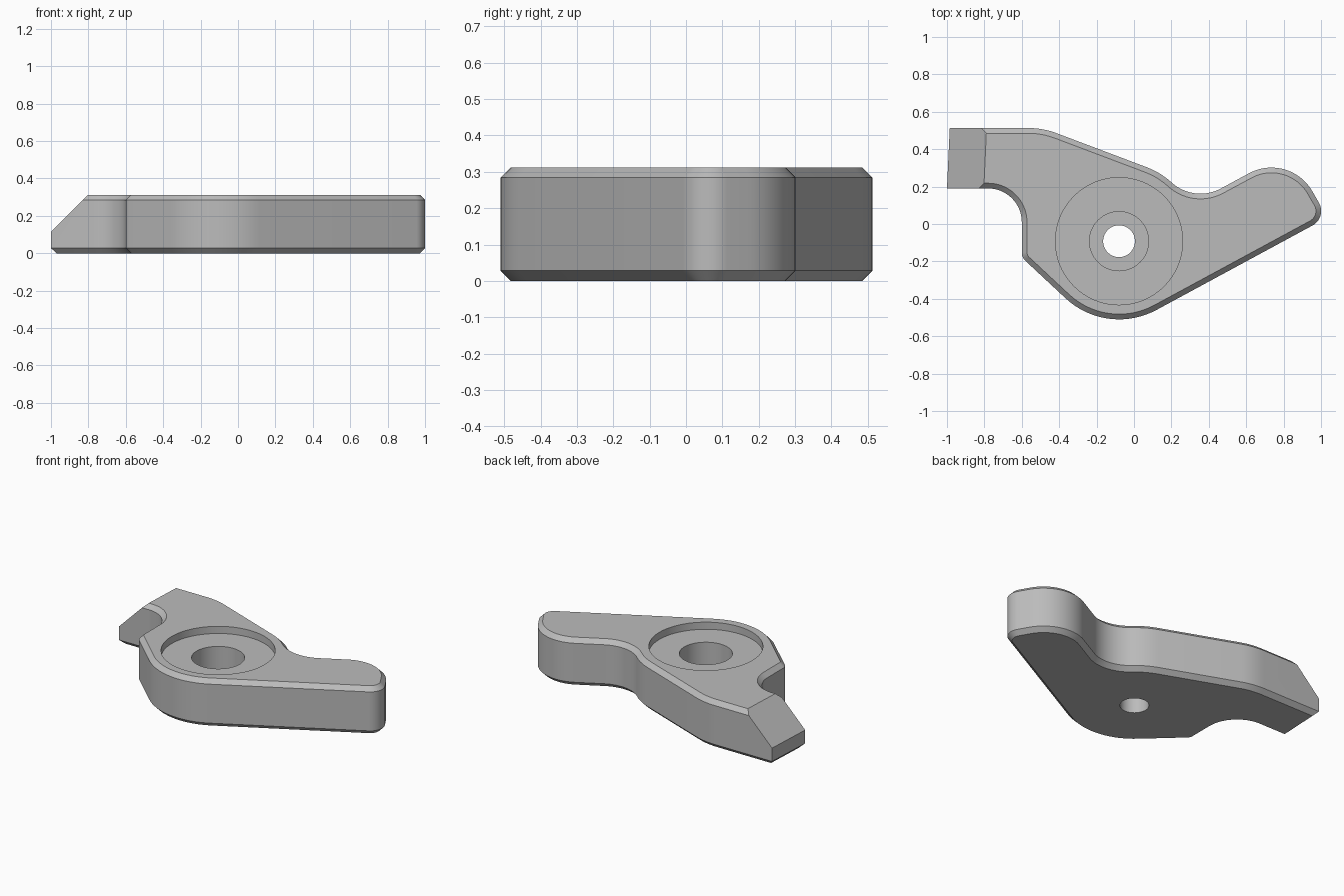
import bpy
import bmesh
import math
from mathutils import Vector

if "Cube" in bpy.data.objects:
    bpy.data.objects.remove(bpy.data.objects["Cube"], do_unlink=True)

HEIGHT = 0.312
CHAMFER = 0.028
PIVOT = Vector((-0.08, -0.092))

grey = bpy.data.materials.new("plain grey")
grey.use_nodes = True
colour = (0.5, 0.5, 0.5, 1)
grey.diffuse_color = colour
grey.node_tree.nodes["Principled BSDF"].inputs["Base Color"].default_value = colour


def rounded(corners):
    """Outline through (x, y, radius) corners, each filleted by its radius."""
    points = []
    for i, (x, y, r) in enumerate(corners):
        p = Vector((x, y))
        if r == 0:
            points.append(p)
            continue
        a = (Vector(corners[i - 1][:2]) - p).normalized()
        b = (Vector(corners[(i + 1) % len(corners)][:2]) - p).normalized()
        half = a.angle(b) / 2
        centre = p + (a + b).normalized() * r / math.sin(half)
        start = p + a * r / math.tan(half) - centre
        end = p + b * r / math.tan(half) - centre
        sweep = math.atan2(start.cross(end), start.dot(end))
        steps = max(4, int(abs(sweep) / math.radians(4)))
        for k in range(steps + 1):
            t = sweep * k / steps
            c, s = math.cos(t), math.sin(t)
            points.append(centre + Vector((start.x * c - start.y * s,
                                           start.x * s + start.y * c)))
    return points


def inset(points, d):
    """Move a counter-clockwise outline inward by d with mitred corners."""
    result = []
    for i, p in enumerate(points):
        u = (p - points[i - 1]).normalized()
        v = (points[(i + 1) % len(points)] - p).normalized()
        n = Vector((-u.y - v.y, u.x + v.x)).normalized()
        result.append(p + n * d / n.dot(Vector((-u.y, u.x))))
    return result


def circle(r, n=96):
    return [PIVOT + Vector((math.cos(a), math.sin(a))) * r
            for a in (math.tau * k / n for k in range(n))]


def loft(layers):
    """Closed solid through (outline, z) layers from bottom to top."""
    bm = bmesh.new()
    rings = [[bm.verts.new((p.x, p.y, z)) for p in pts] for pts, z in layers]
    for low, high in zip(rings, rings[1:]):
        for i in range(len(low)):
            j = (i + 1) % len(low)
            bm.faces.new((low[i], low[j], high[j], high[i]))
    bm.faces.new(rings[0][::-1])
    bm.faces.new(rings[-1])
    return bm


def make_object(name, bm):
    mesh = bpy.data.meshes.new(name)
    bm.to_mesh(mesh)
    bm.free()
    mesh.materials.append(grey)
    obj = bpy.data.objects.new(name, mesh)
    bpy.context.collection.objects.link(obj)
    return obj


# Lever outline: tip, notch, boss, arm lobe, valley and back edge
outline = rounded([
    (-1.0, 0.19, 0), (-0.6, 0.19, 0.18), (-0.6, -0.179, 0.06),
    (-0.145, -0.603, 0.42), (1.034, 0.035, 0.088), (0.831, 0.388, 0.252),
    (0.322, 0.113, 0.229), (0.141, 0.276, 0.41), (-0.487, 0.513, 0.42),
    (-0.985, 0.513, 0),
])
edge = inset(outline, CHAMFER)
bm = loft([(edge, 0), (outline, CHAMFER),
           (outline, HEIGHT - CHAMFER), (edge, HEIGHT)])

# Wedge cut that slopes down to the tip
cut = bmesh.ops.bisect_plane(
    bm, geom=bm.verts[:] + bm.edges[:] + bm.faces[:],
    plane_co=(-1.0, 0.19, 0.115), plane_no=(-1, 0.045, 1), clear_outer=True)
bmesh.ops.holes_fill(
    bm, edges=[e for e in cut["geom_cut"] if isinstance(e, bmesh.types.BMEdge)])
bmesh.ops.recalc_face_normals(bm, faces=bm.faces[:])
lever = make_object("lever_body", bm)

# Stepped pivot bore: wide recess, counterbore and through hole
hole, bore, recess = circle(0.085), circle(0.158), circle(0.34)
cutter = make_object("pivot_cutter", loft([
    (hole, -0.1), (hole, 0.11), (bore, 0.11),
    (bore, 0.265), (recess, 0.265), (recess, 0.5)]))
cutter.hide_render = True
boolean = lever.modifiers.new("pivot_bore", "BOOLEAN")
boolean.operation = "DIFFERENCE"
boolean.solver = "EXACT"
boolean.object = cutter

bpy.ops.object.select_all(action="DESELECT")
lever.select_set(True)
bpy.context.view_layer.objects.active = lever
bpy.ops.object.modifier_apply(modifier=boolean.name)
bpy.data.objects.remove(cutter, do_unlink=True)
bpy.ops.object.shade_smooth_by_angle(angle=math.radians(25))
